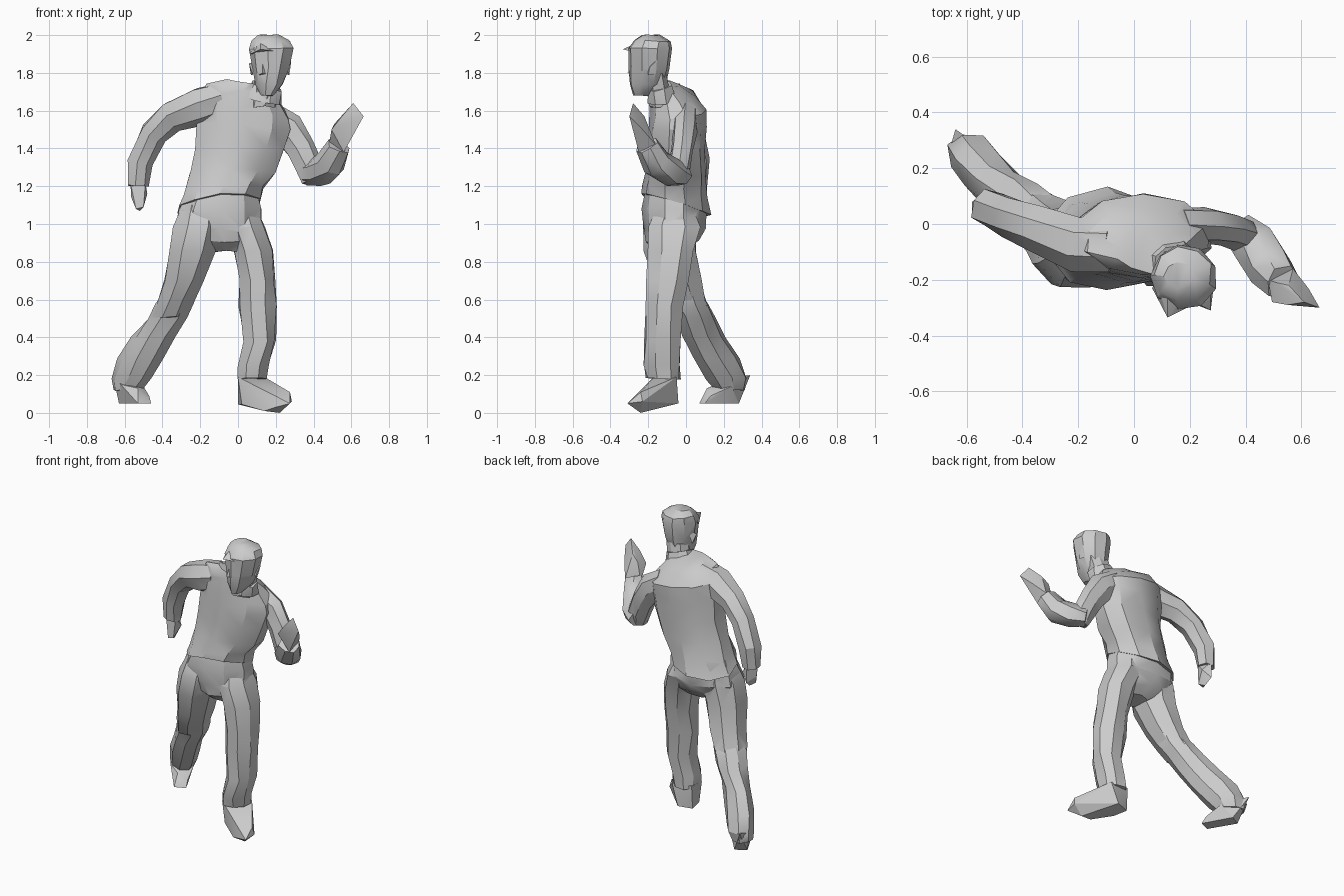
import bpy, bmesh, random
from math import cos, sin, pi
from mathutils import Vector

random.seed(4)
cube = bpy.data.objects.get("Cube")
if cube:
    bpy.data.objects.remove(cube, do_unlink=True)

GREY = (0.6, 0.6, 0.6, 1)
grey = bpy.data.materials.new("plain grey")
grey.use_nodes = True
grey.diffuse_color = GREY
grey.node_tree.nodes["Principled BSDF"].inputs["Base Color"].default_value = GREY


def shade(obj):
    bpy.ops.object.select_all(action='DESELECT')
    obj.select_set(True)
    bpy.context.view_layer.objects.active = obj
    bpy.ops.object.shade_smooth_by_angle(angle=0.5)


def finish(name, bm):
    bmesh.ops.recalc_face_normals(bm, faces=bm.faces)
    mesh = bpy.data.meshes.new(name)
    bm.to_mesh(mesh)
    bm.free()
    mesh.materials.append(grey)
    obj = bpy.data.objects.new(name, mesh)
    bpy.context.collection.objects.link(obj)
    shade(obj)
    return obj


def merge(body, *parts):
    """Fuse parts into the body so that nothing is left hidden inside."""
    for part in parts:
        shade(body)
        mod = body.modifiers.new("join", 'BOOLEAN')
        mod.operation, mod.solver, mod.object = 'UNION', 'EXACT', part
        bpy.ops.object.modifier_apply(modifier=mod.name)
        bpy.data.objects.remove(part, do_unlink=True)
    shade(body)


def skin(name, rings, rough):
    """Join rings of points into a closed tube, with slightly crumpled cloth."""
    bm = bmesh.new()
    loops = []
    for ring in rings:
        loops.append([bm.verts.new(p + Vector([random.uniform(-rough, rough) for _ in p]))
                      for p in ring])
    n = len(loops[0])
    for a, b in zip(loops, loops[1:]):
        for i in range(n):
            j = (i + 1) % n
            bm.faces.new((a[i], a[j], b[j], b[i]))
    bm.faces.new(loops[0])
    bm.faces.new(loops[-1])
    bmesh.ops.triangulate(bm, faces=bm.faces[:])
    return finish(name, bm)


def stack(name, levels, sides=10, rough=0.007, yaw=0):
    """Rings given as x, y, z, x radius, y radius, then optional lean along x and y."""
    rings = []
    for x, y, z, rx, ry, *lean in levels:
        lx, ly = lean or (0, 0)
        ring = []
        for i in range(sides):
            a = 2 * pi * (i + .5) / sides
            u = rx * cos(a) * cos(yaw) - ry * sin(a) * sin(yaw)
            v = rx * cos(a) * sin(yaw) + ry * sin(a) * cos(yaw)
            ring.append(Vector((x + u, y + v, z + u * lx + v * ly)))
        rings.append(ring)
    return skin(name, rings, rough)


def sleeve(name, path, sides=7, rough=0.005, flat=1):
    """Rings set square to a path given as x, y, z, radius."""
    pts = [Vector(p[:3]) for p in path]
    rings = []
    for i, p in enumerate(pts):
        along = pts[min(i + 1, len(pts) - 1)] - pts[max(i - 1, 0)]
        side = along.cross(Vector((0, 1, 0))).normalized()
        up = side.cross(along).normalized() * flat
        r = path[i][3]
        rings.append([p + side * r * cos(2 * pi * k / sides) + up * r * sin(2 * pi * k / sides)
                      for k in range(sides)])
    return skin(name, rings, rough)


def hull(name, points):
    bm = bmesh.new()
    for p in points:
        bm.verts.new(p)
    bmesh.ops.convex_hull(bm, input=bm.verts)
    loose = [v for v in bm.verts if not v.link_faces]
    bmesh.ops.delete(bm, geom=loose, context='VERTS')
    return finish(name, bm)


# Jacket, with the hem hanging lower at the back and the left shoulder dropped
jacket = stack("jacket", [(-.1, -.055, 1.1, .228, .185, .1, -.3),
                          (-.075, -.06, 1.17, .22, .172, .1, -.2),
                          (-.03, -.055, 1.27, .235, .162, 0, -.1),
                          (.012, -.05, 1.4, .245, .155, 0, 0),
                          (.03, -.045, 1.52, .255, .155, -.1, 0),
                          (.03, -.045, 1.61, .255, .15, -.2, 0),
                          (.03, -.065, 1.69, .2, .12, -.25, -.15),
                          (.06, -.1, 1.735, .12, .075, -.2, -.2)])
right_arm = sleeve("right_sleeve", [(-.08, -.08, 1.66, .095), (-.2, -.07, 1.625, .102),
                                    (-.35, -.015, 1.57, .083), (-.45, .025, 1.475, .075),
                                    (-.52, .055, 1.33, .068), (-.53, .06, 1.2, .053)])
left_arm = sleeve("left_sleeve", [(.15, -.005, 1.57, .085), (.26, -.005, 1.5, .09),
                                  (.33, -.02, 1.4, .08), (.375, -.035, 1.3, .075),
                                  (.39, -.05, 1.22, .055)], flat=.78)
forearm = sleeve("left_cuff", [(.365, -.015, 1.26, .06), (.43, -.075, 1.275, .083),
                               (.49, -.155, 1.32, .083), (.535, -.21, 1.415, .065)])
merge(jacket, right_arm, left_arm, forearm)

# Trousers
trousers = stack("trousers", [(-.08, -.06, 1.18, .19, .15), (-.095, -.065, 1.08, .228, .168),
                              (-.1, -.06, .98, .238, .165), (-.08, -.07, .91, .2, .135),
                              (-.055, -.075, .855, .1, .08)])
left_leg = stack("left_leg", [(.01, -.06, 1.1, .08, .1), (.035, -.06, .99, .112, .155),
                              (.08, -.078, .86, .115, .128), (.1, -.1, .7, .102, .117),
                              (.105, -.115, .57, .106, .103), (.115, -.125, .38, .09, .1),
                              (.085, -.125, .25, .087, .1), (.075, -.12, .18, .08, .095)], 8)
right_thigh = stack("right_thigh", [(-.2, -.07, 1.1, .1, .12), (-.212, -.08, .99, .137, .155),
                                    (-.24, -.085, .86, .138, .145), (-.285, -.045, .7, .116, .135),
                                    (-.325, -.01, .6, .1, .122), (-.365, .03, .51, .09, .108)], 8)
right_shin = stack("right_shin", [(-.3, -.015, .66, .085, .085), (-.335, .01, .58, .115, .1),
                                  (-.375, .05, .5, .12, .098), (-.45, .097, .4, .137, .09),
                                  (-.515, .163, .29, .147, .09), (-.565, .22, .18, .127, .087),
                                  (-.585, .235, .12, .08, .07)], 8, yaw=2.35)
merge(trousers, left_leg, right_thigh, right_shin)

# Shoes
hull("left_shoe", [(0, -.07, .045), (.09, -.04, .05), (.02, -.17, .045), (.14, -.25, 0.01),
                   (.22, -.24, 0), (.2, -.28, .03), (.275, -.31, .05), (.285, -.23, .06),
                   (.275, -.24, .11), (.13, -.2, .145), (0, -.17, .19), (0, -.06, .2),
                   (.14, -.05, .19)])
hull("right_shoe", [(-.66, .27, .19), (-.64, .34, .2), (-.63, .24, .05), (-.56, .28, .05),
                    (-.46, .1, .05), (-.53, .07, .05), (-.47, .13, .09), (-.53, .11, .13),
                    (-.62, .16, .15), (-.5, .24, .14)])

# Hands
hull("right_hand", [(-.57, .04, 1.22), (-.49, .03, 1.22), (-.53, .11, 1.22), (-.565, .05, 1.14),
                    (-.48, .08, 1.16), (-.54, .02, 1.08), (-.53, .11, 1.11), (-.52, .06, 1.07),
                    (-.5, .02, 1.09)])
hull("left_hand", [(.48, -.2, 1.41), (.57, -.16, 1.42), (.56, -.25, 1.38), (.495, -.28, 1.5),
                   (.625, -.23, 1.5), (.55, -.29, 1.57), (.61, -.28, 1.64), (.665, -.3, 1.57),
                   (.51, -.21, 1.53), (.555, -.22, 1.57)])

# Head fused with neck, collar, ears, nose and cap peak
head = stack("head", [(.155, -.235, 1.68, .035, .045), (.165, -.205, 1.74, .075, .095),
                      (.175, -.195, 1.82, .1, .11), (.18, -.19, 1.93, .12, .118),
                      (.175, -.18, 1.97, .105, .098), (.165, -.185, 2.0, .055, .05)],
             9, rough=0.004)
neck = stack("neck", [(.13, -.13, 1.62, .075, .065), (.17, -.16, 1.8, .075, .065)], 7)
collar = stack("collar", [(.13, -.13, 1.66, .1, .08, -.3, .2),
                          (.15, -.14, 1.73, .08, .065, -.3, .2)], 8)
nose = hull("nose", [(.13, -.28, 1.86), (.11, -.28, 1.79), (.16, -.28, 1.79), (.13, -.31, 1.8)])
peak = hull("cap_peak", [(.065, -.23, 1.9), (.12, -.335, 1.925), (.23, -.28, 1.91),
                         (.22, -.2, 1.97), (.12, -.2, 1.985), (.08, -.2, 1.96)])
ears = [hull(f"ear_{i}", [(x - .02, -.2, 1.85), (x + .01, -.16, 1.86), (x, -.2, 1.79),
                          (x - .01, -.16, 1.79), (x + .005, -.19, 1.83)])
        for i, x in enumerate((.272, .078))]
merge(head, neck, collar, nose, peak, *ears)
